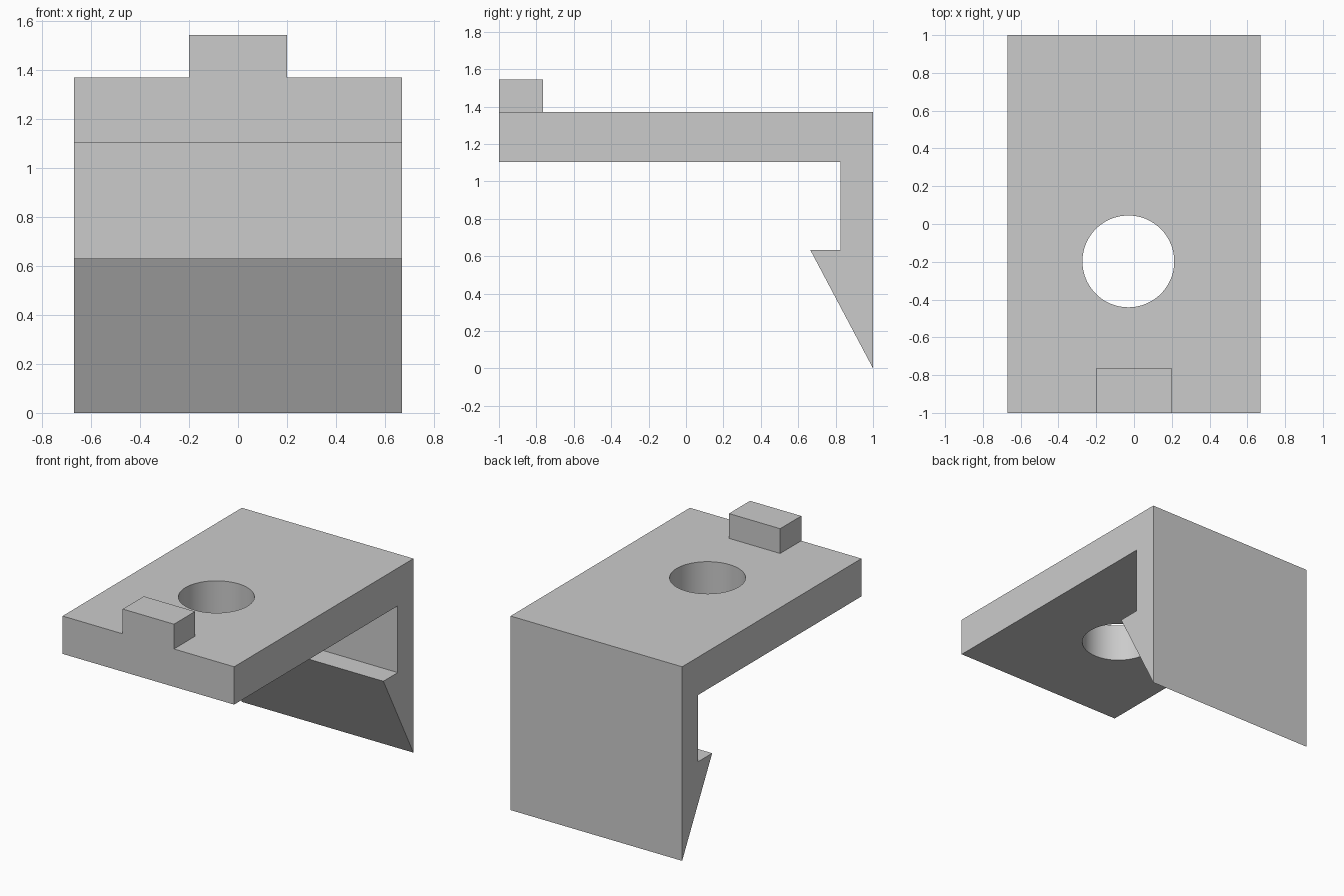
import bpy
import bmesh
import math
from mathutils import Matrix

HALF_WIDTH = 0.67
TOP = 1.37

default = bpy.data.objects.get("Cube")
if default:
    bpy.data.objects.remove(default, do_unlink=True)

grey = bpy.data.materials.new("plain_grey")
grey.use_nodes = True
colour = (0.6, 0.6, 0.6, 1)
grey.diffuse_color = colour
grey.node_tree.nodes["Principled BSDF"].inputs["Base Color"].default_value = colour


def make_object(name, bm):
    bmesh.ops.recalc_face_normals(bm, faces=bm.faces)
    mesh = bpy.data.meshes.new(name)
    bm.to_mesh(mesh)
    bm.free()
    mesh.materials.append(grey)
    obj = bpy.data.objects.new(name, mesh)
    bpy.context.collection.objects.link(obj)
    return obj


def extrude_profile(name, points, x0, x1):
    """Extrude a side outline of (y, z) points along x."""
    bm = bmesh.new()
    face = bm.faces.new([bm.verts.new((x0, y, z)) for y, z in points])
    result = bmesh.ops.extrude_face_region(bm, geom=[face], use_keep_orig=True)
    verts = [v for v in result["geom"] if isinstance(v, bmesh.types.BMVert)]
    bmesh.ops.translate(bm, verts=verts, vec=(x1 - x0, 0, 0))
    return make_object(name, bm)


def combine(target, tool, operation):
    """Apply a boolean and discard its tool."""
    mod = target.modifiers.new(operation.lower(), "BOOLEAN")
    mod.operation = operation
    mod.solver = "EXACT"
    mod.object = tool
    bpy.ops.object.select_all(action="DESELECT")
    bpy.context.view_layer.objects.active = target
    target.select_set(True)
    bpy.ops.object.modifier_apply(modifier=mod.name)
    bpy.data.objects.remove(tool, do_unlink=True)


# Plate with a downturned back wall ending in a barbed hook
outline = [(-1, TOP), (-1, 1.103), (0.825, 1.103), (0.825, 0.632),
           (0.665, 0.632), (1, 0), (1, TOP)]
bracket = extrude_profile("clip_bracket", outline, -HALF_WIDTH, HALF_WIDTH)

# Raised tab on the front edge
tab = extrude_profile("front_tab", [(-1, TOP), (-0.765, TOP),
                                    (-0.765, 1.545), (-1, 1.545)], -0.2, 0.2)
combine(bracket, tab, "UNION")

# Round hole through the plate
bm = bmesh.new()
bmesh.ops.create_cone(bm, cap_ends=True, segments=96, radius1=0.243,
                      radius2=0.243, depth=0.6,
                      matrix=Matrix.Translation((-0.03, -0.198, 1.23)))
hole = make_object("hole_cutter", bm)
hole.hide_render = True
combine(bracket, hole, "DIFFERENCE")

# Merge the tab's front face into the plate's front face
bm = bmesh.new()
bm.from_mesh(bracket.data)
seam = [e for e in bm.edges if len(e.link_faces) == 2
        and all(f.normal.y < -0.99 for f in e.link_faces)
        and all(v.co.y < -0.99 for v in e.verts)]
bmesh.ops.dissolve_edges(bm, edges=seam, use_verts=False)
bm.to_mesh(bracket.data)
bm.free()

bpy.ops.object.shade_smooth_by_angle(angle=math.radians(25))
